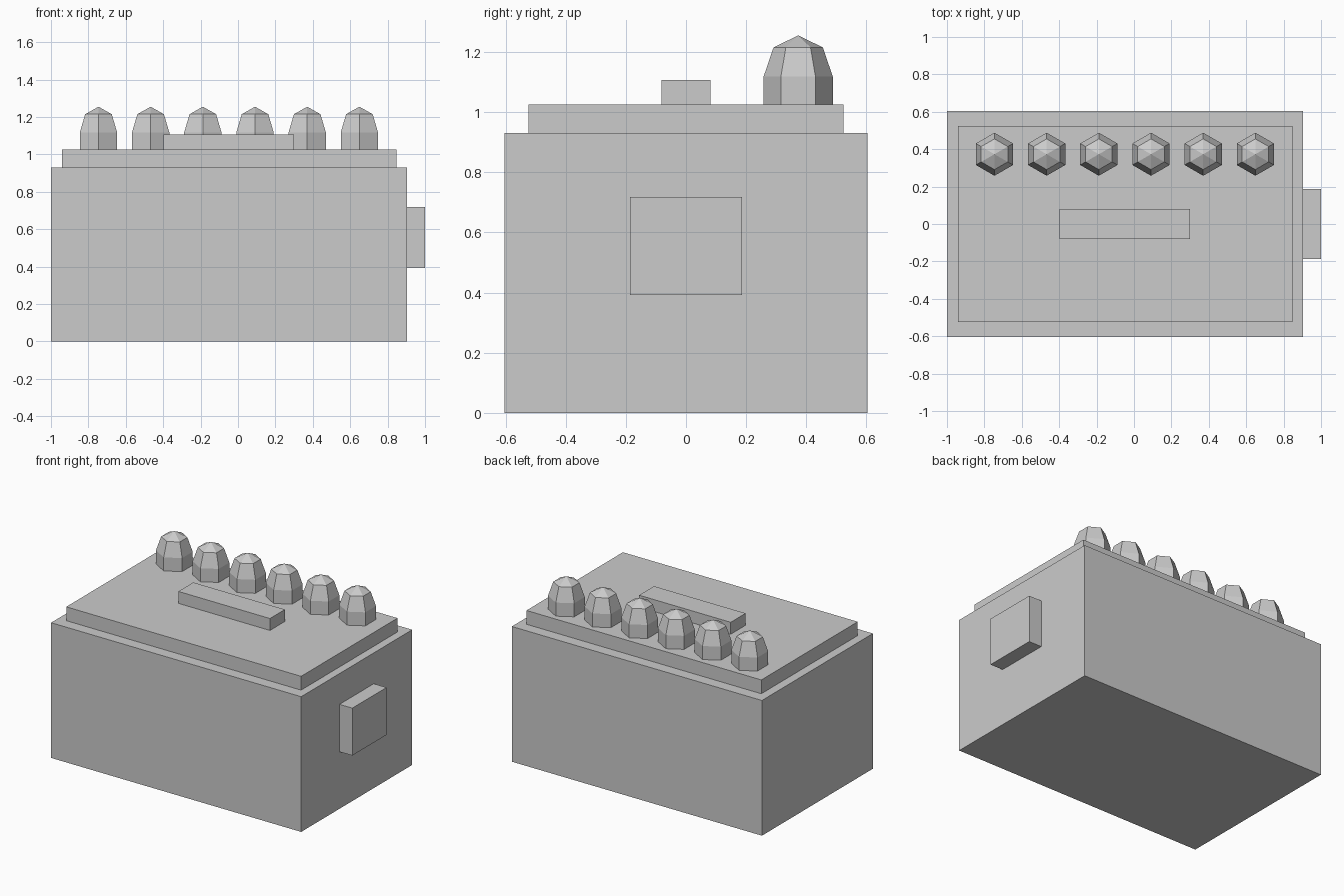
import bpy, bmesh, math

if "Cube" in bpy.data.objects:
    bpy.data.objects.remove(bpy.data.objects["Cube"])

grey = bpy.data.materials.new("light grey")
grey.diffuse_color = (0.6, 0.6, 0.6, 1)
grey.use_nodes = True
grey.node_tree.nodes["Principled BSDF"].inputs["Base Color"].default_value = grey.diffuse_color


def finish(name, bm):
    bmesh.ops.recalc_face_normals(bm, faces=bm.faces[:])
    mesh = bpy.data.meshes.new(name)
    bm.to_mesh(mesh)
    bm.free()
    mesh.materials.append(grey)
    obj = bpy.data.objects.new(name, mesh)
    bpy.context.collection.objects.link(obj)
    return obj


def box(name, x, y, z):
    """Box from (min, max) ranges."""
    bm = bmesh.new()
    bmesh.ops.create_cube(bm, size=1)
    for v in bm.verts:
        v.co = [lo + (c + 0.5) * (hi - lo) for c, (lo, hi) in zip(v.co, (x, y, z))]
    return finish(name, bm)


def knob(name, x, y, sides=6):
    """Six-sided post with a tapered shoulder and pointed tip."""
    bm = bmesh.new()
    rings = []
    for r, z in ((0.115, 1.025), (0.115, 1.118), (0.082, 1.215)):
        rings.append([bm.verts.new((r * math.sin(math.tau * i / sides),
                                    r * math.cos(math.tau * i / sides), z))
                      for i in range(sides)])
    tip = bm.verts.new((0, 0, 1.255))
    bm.faces.new(rings[0])
    for i in range(sides):
        j = (i + 1) % sides
        for a, b in zip(rings, rings[1:]):
            bm.faces.new((a[i], a[j], b[j], b[i]))
        bm.faces.new((rings[-1][i], rings[-1][j], tip))
    obj = finish(name, bm)
    obj.location = (x, y, 0)


# Case and stepped lid
box("case", (-1, 0.903), (-0.603, 0.603), (0, 0.93))
box("lid", (-0.94, 0.847), (-0.524, 0.524), (0.93, 1.025))

# Raised bar on the lid and block on the right end
box("lid_bar", (-0.397, 0.3), (-0.081, 0.081), (1.025, 1.107))
box("side_block", (0.903, 1), (-0.186, 0.186), (0.392, 0.718))

# Row of knobs along the back
for n in range(6):
    knob(f"knob_{n + 1}", -0.746 + 0.279 * n, 0.373)
